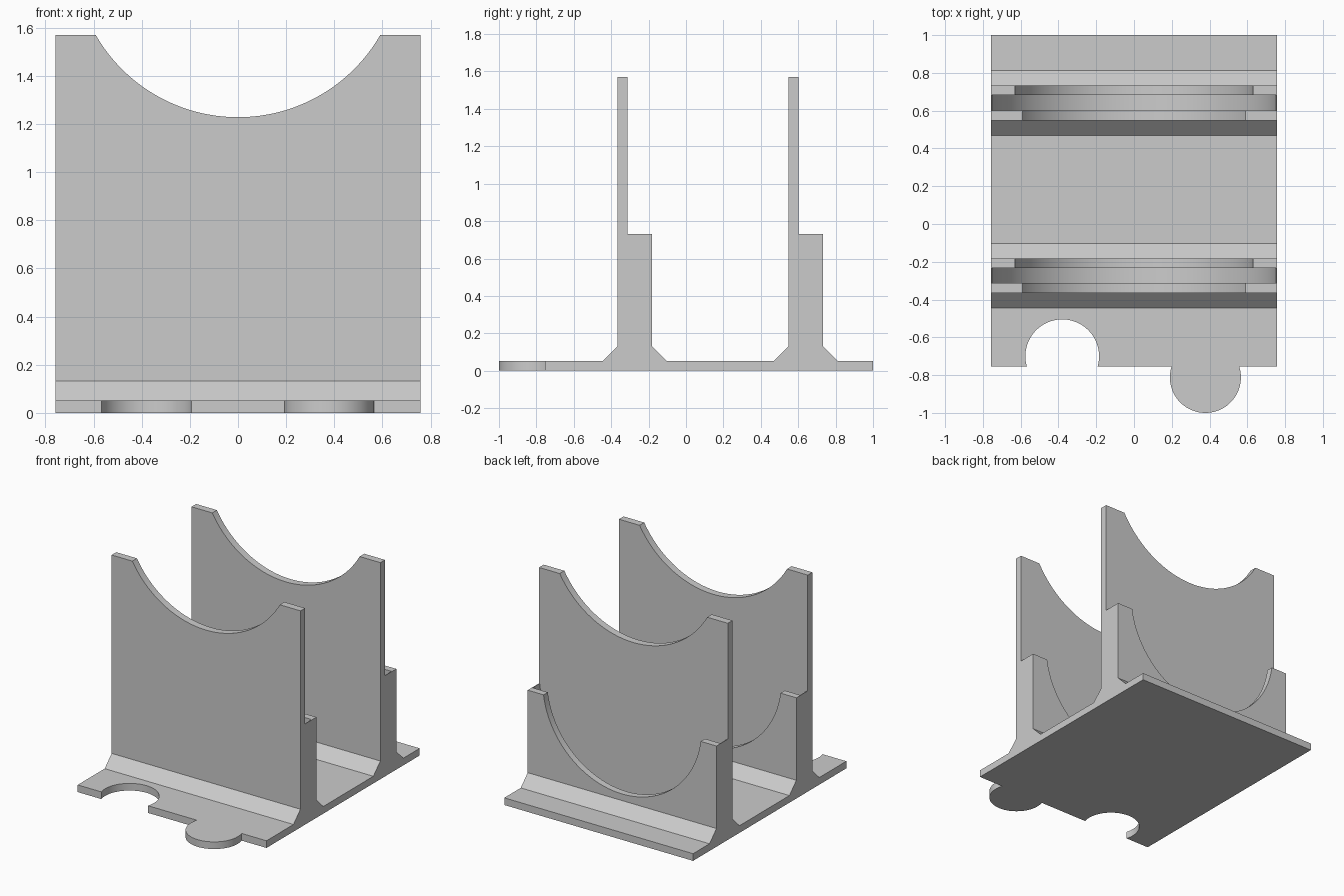
import bpy
import bmesh
from math import asin, cos, sin, pi, radians
from mathutils import Vector

cube = bpy.data.objects.get("Cube")
if cube:
    bpy.data.objects.remove(cube, do_unlink=True)

grey = bpy.data.materials.new("plain grey")
grey.use_nodes = True
grey.diffuse_color = (0.6, 0.6, 0.6, 1)
grey.node_tree.nodes["Principled BSDF"].inputs["Base Color"].default_value = (0.6, 0.6, 0.6, 1)

W = 0.757          # half width of the stand
BASE = 0.052       # plate thickness
FOOT = 0.08        # chamfer size
FRONT = -0.755     # front edge of the plate


def arc(cx, cy, r, start, end, steps=64):
    """Points of a circular arc between two angles."""
    angles = [start + (end - start) * i / steps for i in range(steps + 1)]
    return [(cx + r * cos(a), cy + r * sin(a)) for a in angles]


def extrude(name, points, place, direction):
    """Extrude a flat outline; place maps its two coordinates into space."""
    bm = bmesh.new()
    face = bm.faces.new([bm.verts.new(place(a, b)) for a, b in points])
    result = bmesh.ops.extrude_face_region(bm, geom=[face])
    moved = [v for v in result["geom"] if isinstance(v, bmesh.types.BMVert)]
    bmesh.ops.translate(bm, verts=moved, vec=Vector(direction))
    bmesh.ops.recalc_face_normals(bm, faces=bm.faces)
    mesh = bpy.data.meshes.new(name)
    bm.to_mesh(mesh)
    bm.free()
    mesh.materials.append(grey)
    obj = bpy.data.objects.new(name, mesh)
    bpy.context.collection.objects.link(obj)
    bpy.ops.object.select_all(action='DESELECT')
    obj.select_set(True)
    bpy.context.view_layer.objects.active = obj
    bpy.ops.object.shade_smooth_by_angle(angle=radians(30))
    return obj


def cradle(name, y0, y1, top, centre, radius):
    """Upright panel with a round scoop cut from its top edge."""
    a = asin((top - centre) / radius)
    outline = [(-W, BASE), (W, BASE), (W, top)]
    outline += arc(0, centre, radius, a, -pi - a)
    outline.append((-W, top))
    extrude(name, outline, lambda x, z: (x, y0, z), (0, y1 - y0, 0))


def foot(name, y_wall, side):
    """Sloped strip along the bottom of a wall."""
    outline = [(y_wall, BASE), (y_wall + side * FOOT, BASE), (y_wall, BASE + FOOT)]
    extrude(name, outline, lambda y, z: (-W, y, z), (2 * W, 0, 0))


# Base plate with a round socket and a matching round tab on the front edge
socket_y, socket_r = -0.70, 0.195
tab_y, tab_r = -0.812, 0.188
s = asin((FRONT - socket_y) / socket_r)
t = asin((FRONT - tab_y) / tab_r)
plate = [(-W, FRONT)]
plate += arc(-0.38, socket_y, socket_r, pi - s, s)
plate += arc(0.378, tab_y, tab_r, pi - t, 2 * pi + t)
plate += [(W, FRONT), (W, 1), (-W, 1)]
extrude("base_plate", plate, lambda x, y: (x, y, 0), (0, 0, BASE))

# Two identical uprights: tall panel, wide slot and retaining lip
for label, y in (("front", -0.366), ("back", 0.549)):
    cradle(label + "_tall_panel", y, y + 0.053, 1.57, 1.91, 0.682)
    cradle(label + "_slot", y + 0.053, y + 0.134, 0.73, 0.816, 0.757)
    cradle(label + "_lip", y + 0.134, y + 0.183, 0.73, 0.816, 0.636)
    foot(label + "_panel_foot", y, -1)
    foot(label + "_lip_foot", y + 0.183, 1)
